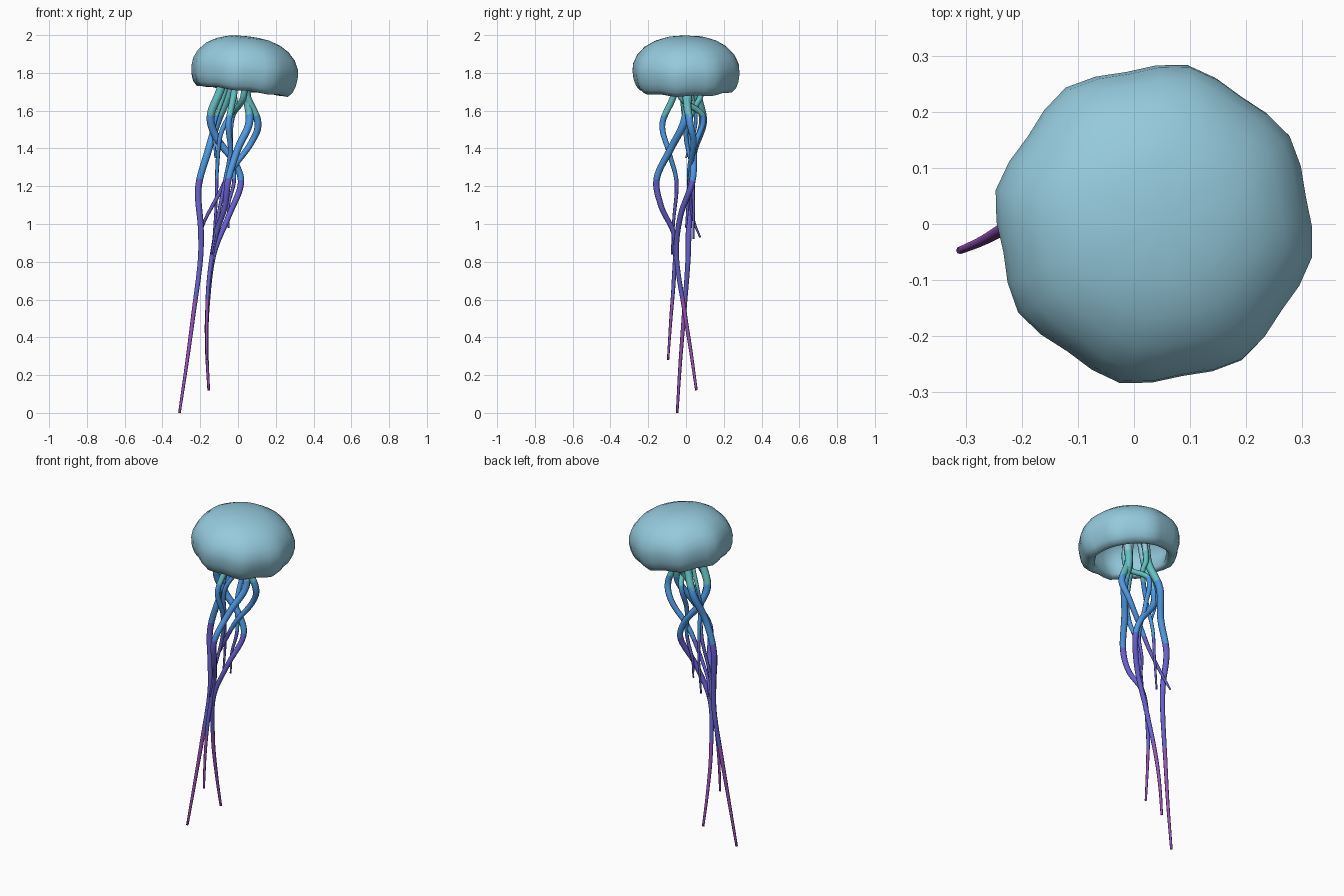
import bpy, bmesh, math
from mathutils import Vector, Matrix


def material(name, rgb):
    m = bpy.data.materials.new(name)
    m.diffuse_color = (*rgb, 1)
    return m


PALE = material("pale blue", (0.30, 0.59, 0.72))
TEAL = material("teal", (0.13, 0.53, 0.55))
BANDS = [PALE, TEAL, material("blue", (0.075, 0.32, 0.77)),
         material("indigo", (0.14, 0.12, 0.64)), material("violet", (0.32, 0.085, 0.49))]
LIMITS = [1.74, 1.575, 1.235, 0.60]   # heights where the tentacle colour changes


def finish(bm, name, mats):
    bmesh.ops.recalc_face_normals(bm, faces=bm.faces)
    for f in bm.faces:
        f.smooth = True
    me = bpy.data.meshes.new(name)
    bm.to_mesh(me)
    bm.free()
    for m in mats:
        me.materials.append(m)
    ob = bpy.data.objects.new(name, me)
    bpy.context.collection.objects.link(ob)
    return ob


def bridge(bm, a, b):
    n = len(a)
    return [bm.faces.new((a[i], a[(i + 1) % n], b[(i + 1) % n], b[i])) for i in range(n)]


# Bell: lobed dome, lip turned under, hollow inside, tilted to the right
PROFILE = [(0.05, -0.002), (0.11, -0.009), (0.17, -0.028), (0.222, -0.058), (0.262, -0.100),
           (0.283, -0.145), (0.287, -0.185), (0.281, -0.23), (0.268, -0.265), (0.246, -0.289),
           (0.220, -0.289), (0.205, -0.272), (0.235, -0.20), (0.22, -0.13), (0.165, -0.075),
           (0.08, -0.045)]
bm = bmesh.new()
SIDES = 32
rings = []
for r, h in PROFILE:
    ring = []
    for i in range(SIDES):
        a = math.radians(78) + math.tau * i / SIDES
        wave = math.cos(8 * (a - math.radians(78)))
        k = 0.985 + 0.025 * wave
        ring.append(bm.verts.new((r * k * math.cos(a), r * k * math.sin(a),
                                  h - 0.005 * wave * (r / 0.28) ** 2)))
    rings.append(ring)
lip = []
for n, (a, b) in enumerate(zip(rings, rings[1:])):
    faces = bridge(bm, a, b)
    if n == 10:
        lip = faces
for ring, h in ((rings[0], 0.0), (rings[-1], -0.04)):
    pole = bm.verts.new((0, 0, h))
    for i in range(SIDES):
        bm.faces.new((ring[i], ring[(i + 1) % SIDES], pole))
bm.transform(Matrix.Translation((0.058, 0, 1.993)) @ Matrix.Rotation(math.radians(7), 4, 'Y'))
for f in lip:               # teal edge under the low side of the rim
    if f.calc_center_median().z < 1.70:
        f.material_index = 1
finish(bm, "bell", [PALE, TEAL])


def spline(pts, t):
    """Catmull-Rom point at t (0..1)."""
    n = len(pts) - 1
    i = min(int(t * n), n - 1)
    u = t * n - i
    p1, p2 = pts[i], pts[i + 1]
    p0 = pts[i - 1] if i > 0 else 2 * p1 - p2
    p3 = pts[i + 2] if i + 2 <= n else 2 * p2 - p1
    return 0.5 * (2 * p1 + (p2 - p0) * u + (2 * p0 - 5 * p1 + 4 * p2 - p3) * u * u
                  + (3 * p1 - p0 - 3 * p2 + p3) * u ** 3)


def tentacle(name, path, r0, r1, sides=8, steps=72):
    pts = [Vector(p) for p in path]
    bm = bmesh.new()
    rings = []
    for s in range(steps + 1):
        t = s / steps
        c = spline(pts, t)
        d = (spline(pts, min(1, t + 0.005)) - spline(pts, max(0, t - 0.005))).normalized()
        u = d.cross(Vector((0, 1, 0))).normalized()
        v = d.cross(u)
        r = r0 + (r1 - r0) * t ** 1.3
        rings.append([bm.verts.new(c + r * (u * math.cos(math.tau * i / sides)
                                            + v * math.sin(math.tau * i / sides)))
                      for i in range(sides)])
    for a, b in zip(rings, rings[1:]):
        bridge(bm, a, b)
    bm.faces.new(rings[0])
    bm.faces.new(rings[-1])
    for f in bm.faces:      # colour bands by height
        z = f.calc_center_median().z
        f.material_index = sum(z < lim for lim in LIMITS)
    finish(bm, name, BANDS)


# Long trailing tentacles
tentacle("long_tentacle_left", [
    (-0.03, 0.06, 1.92), (-0.05, 0.06, 1.70), (-0.11, 0.09, 1.54), (-0.16, 0.04, 1.38),
    (-0.210, 0.03, 1.19), (-0.197, 0.015, 0.98), (-0.20, 0.01, 0.80), (-0.235, -0.01, 0.53),
    (-0.27, -0.03, 0.27), (-0.310, -0.047, 0.0)], 0.023, 0.007)
tentacle("long_tentacle_middle", [
    (-0.04, 0.0, 1.92), (-0.09, -0.01, 1.72), (-0.145, 0.0, 1.57), (-0.11, 0.03, 1.45),
    (-0.02, 0.04, 1.33), (0.015, 0.03, 1.21), (-0.05, -0.03, 1.04), (-0.13, -0.05, 0.83),
    (-0.162, -0.01, 0.55), (-0.165, 0.025, 0.33), (-0.155, 0.055, 0.12)], 0.023, 0.007)
tentacle("long_tentacle_front", [
    (0.05, -0.02, 1.92), (0.045, 0.01, 1.70), (0.06, -0.01, 1.54), (0.0, -0.08, 1.40),
    (-0.05, -0.155, 1.24), (-0.07, -0.13, 1.09), (-0.12, -0.06, 0.93), (-0.155, -0.065, 0.70),
    (-0.165, -0.08, 0.50), (-0.165, -0.095, 0.28)], 0.023, 0.006)

# Medium tentacles
tentacle("medium_tentacle_right", [
    (0.03, 0.0, 1.90), (0.04, 0.0, 1.70), (0.105, 0.02, 1.54), (0.07, 0.04, 1.43),
    (-0.03, 0.02, 1.29), (-0.10, 0.02, 1.16), (-0.175, 0.04, 1.02), (-0.20, 0.075, 0.93)],
    0.022, 0.005)
tentacle("medium_tentacle_front", [
    (0.0, -0.06, 1.90), (-0.02, -0.06, 1.70), (-0.05, -0.125, 1.53), (-0.04, -0.09, 1.38),
    (-0.07, -0.05, 1.22), (-0.11, -0.065, 1.02), (-0.14, -0.075, 0.84)], 0.019, 0.005)
tentacle("medium_tentacle_back", [
    (0.0, 0.07, 1.90), (-0.02, 0.08, 1.70), (-0.02, 0.05, 1.62), (-0.09, 0.0, 1.48),
    (-0.11, 0.03, 1.30), (-0.115, 0.04, 1.12), (-0.13, 0.04, 0.92)], 0.017, 0.005)
tentacle("medium_tentacle_inner", [
    (0.03, -0.03, 1.90), (0.03, -0.03, 1.68), (-0.03, 0.09, 1.57), (-0.04, 0.05, 1.42),
    (-0.02, 0.02, 1.24), (-0.05, 0.01, 1.10), (-0.05, 0.0, 0.98)], 0.018, 0.005)

# Short tentacle at the back
tentacle("short_tentacle_back", [
    (-0.02, 0.03, 1.90), (-0.07, 0.04, 1.70), (-0.125, 0.05, 1.52), (-0.12, 0.0, 1.35)],
    0.014, 0.005)
